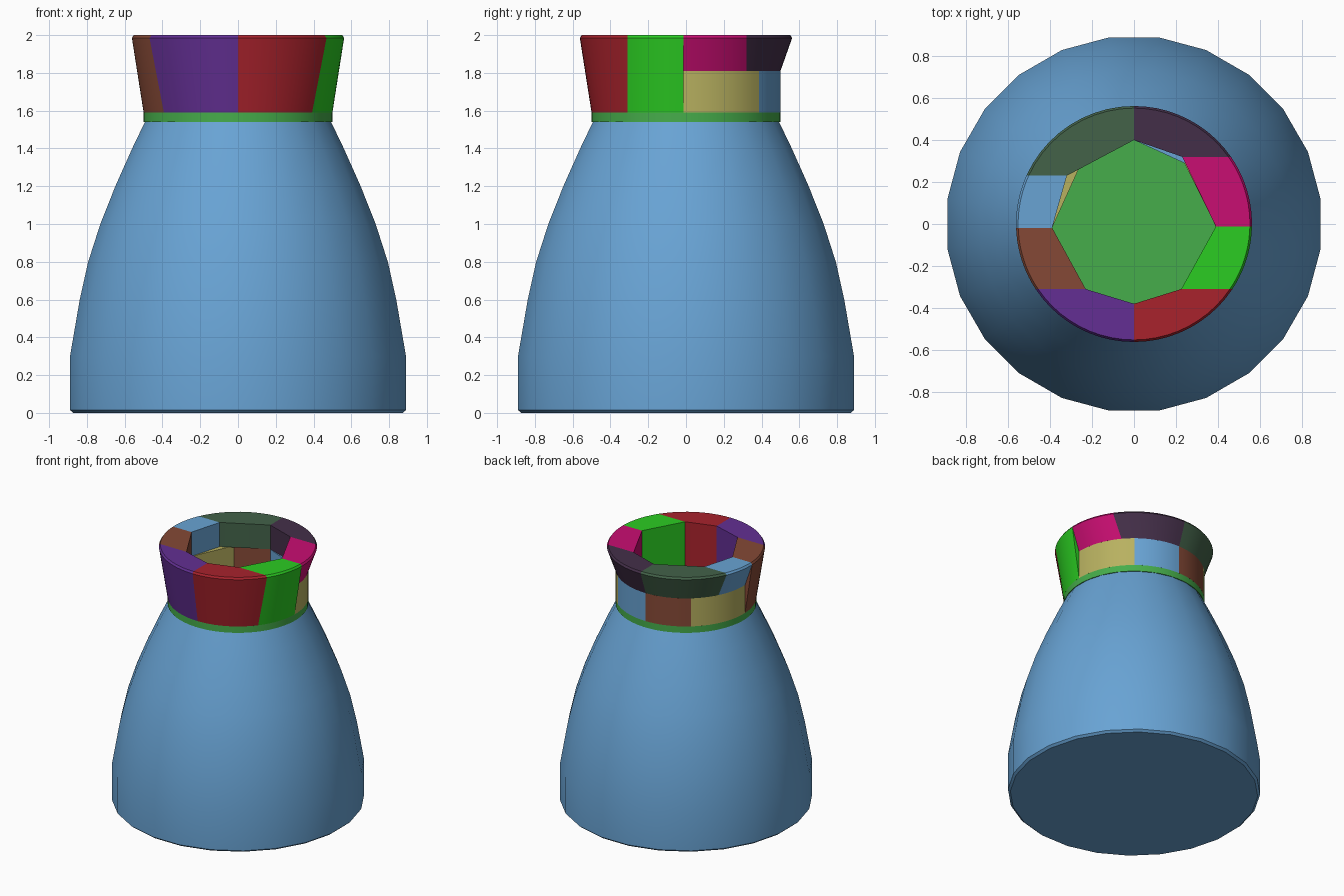
import bpy
import bmesh
from math import atan2, cos, sin, pi, radians, sqrt

cube = bpy.data.objects.get("Cube")
if cube:
    bpy.data.objects.remove(cube, do_unlink=True)


def material(name, *rgb):
    linear = [((c / 255 + 0.055) / 1.055) ** 2.4 for c in rgb] + [1]
    mat = bpy.data.materials.new(name)
    mat.use_nodes = True
    mat.diffuse_color = linear
    mat.node_tree.nodes["Principled BSDF"].inputs["Base Color"].default_value = linear
    return mat


blue = material("sky blue", 104, 163, 212)
green = material("leaf green", 70, 173, 75)
purple = material("purple", 99, 47, 147)
red = material("red", 168, 34, 44)
lime = material("bright green", 43, 204, 34)
magenta = material("magenta", 201, 14, 114)
olive = material("olive yellow", 184, 177, 96)
plum = material("dark plum", 68, 47, 73)
forest = material("dark green", 67, 98, 73)
brown = material("brown", 133, 73, 54)


def stack(name, mat, loops, angle=35):
    """Solid skinned through a stack of equal closed loops."""
    bm = bmesh.new()
    rings = [[bm.verts.new(p) for p in loop] for loop in loops]
    n = len(rings[0])
    for low, high in zip(rings, rings[1:]):
        for i in range(n):
            j = (i + 1) % n
            bm.faces.new((low[i], low[j], high[j], high[i]))
    bm.faces.new(rings[0][::-1])
    bm.faces.new(rings[-1])
    bmesh.ops.recalc_face_normals(bm, faces=bm.faces)
    mesh = bpy.data.meshes.new(name)
    bm.to_mesh(mesh)
    bm.free()
    mesh.materials.append(mat)
    obj = bpy.data.objects.new(name, mesh)
    bpy.context.collection.objects.link(obj)
    bpy.ops.object.select_all(action="DESELECT")
    obj.select_set(True)
    bpy.context.view_layer.objects.active = obj
    bpy.ops.object.shade_smooth_by_angle(angle=radians(angle))
    return obj


def lathe(name, mat, profile, sides):
    loops = [[(r * cos(2 * pi * (i + 0.5) / sides), r * sin(2 * pi * (i + 0.5) / sides), z)
              for i in range(sides)] for r, z in profile]
    return stack(name, mat, loops)


# Bell-shaped body and the disc closing its neck
lathe("body", blue, [(0.88, 0), (0.897, 0.015), (0.897, 0.3), (0.845, 0.6), (0.8, 0.8),
                     (0.735, 1.0), (0.655, 1.2), (0.565, 1.4), (0.497, 1.54)], 24)
lathe("neck_disc", green, [(0.5, 1.54), (0.5, 1.59)], 64)


def outer_angle(corner, r, radial):
    """Where the joint leaving an inner corner meets the outer circle."""
    x, y = corner
    if radial or x == 0:
        return atan2(y, x)
    return atan2(y, sqrt(r * r - y * y) * (1 if x > 0 else -1))


def block(name, mat, start, end, rows, radial=(False, False), steps=10):
    """Ring block between two inner corners, counter-clockwise."""
    loops = []
    for z, r in rows:
        a = outer_angle(start, r, radial[0])
        b = outer_angle(end, r, radial[1])
        if b < a:
            b += 2 * pi
        arc = [a + (b - a) * i / steps for i in range(steps + 1)]
        loop = [(r * cos(t), r * sin(t), z) for t in arc]
        loops.append(loop + [(*end, z), (*start, z)])
    return stack(name, mat, loops)


# Inner corners of the collar
FRONT, BACK = (0, -0.38), (0, 0.4)
FRONT_L, FRONT_R = (0.225, -0.31), (-0.23, -0.31)
SIDE_L, SIDE_R = (0.39, -0.012), (-0.39, -0.018)
BACK_L, BACK_R = (0.23, 0.32), (-0.32, 0.23)
LOW_L, LOW_R = (0.24, 0.29), (-0.245, 0.303)

BRIM = [(1.985, 0.562), (2.0, 0.552)]
TALL = [(1.59, 0.5)] + BRIM
UPPER = [(1.81, 0.5)] + BRIM
LOWER = [(1.59, 0.5), (1.81, 0.5)]

# Full-height blocks across the front
block("collar_front_left", red, FRONT, FRONT_L, TALL)
block("collar_side_left", lime, FRONT_L, SIDE_L, TALL)
block("collar_side_right", brown, SIDE_R, FRONT_R, TALL)
block("collar_front_right", purple, FRONT_R, FRONT, TALL)

# Lower tier across the back
block("lower_side_left", olive, SIDE_L, LOW_L, LOWER, (False, True))
block("lower_back_left", blue, LOW_L, BACK, LOWER, (True, False))
block("lower_back_right", brown, BACK, LOW_R, LOWER, (False, True))
block("lower_side_right", olive, LOW_R, SIDE_R, LOWER, (True, False))

# Flared upper tier across the back
block("upper_side_left", magenta, SIDE_L, BACK_L, UPPER)
block("upper_back_left", plum, BACK_L, BACK, UPPER)
block("upper_back_right", forest, BACK, BACK_R, UPPER)
block("upper_side_right", blue, BACK_R, SIDE_R, UPPER)
